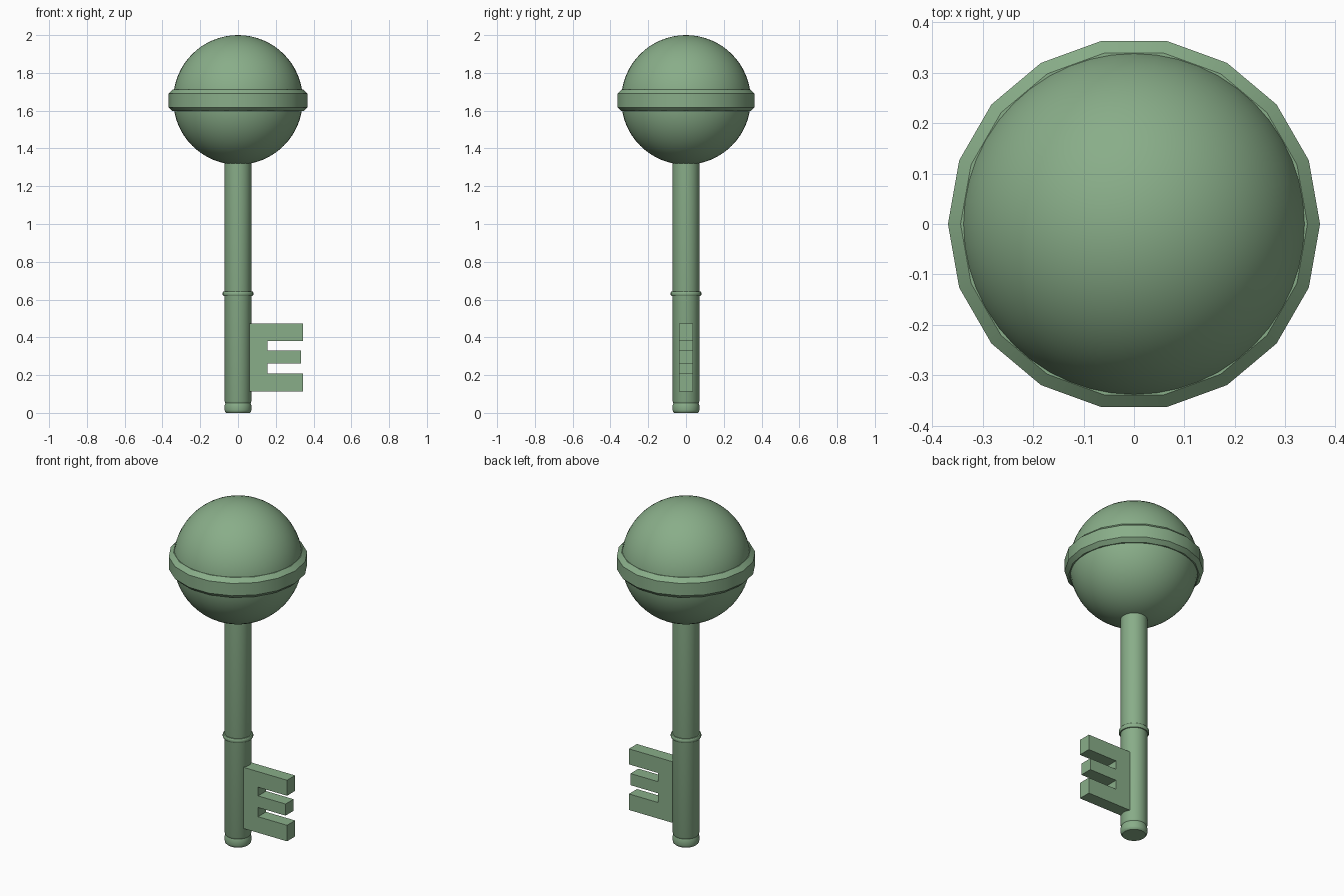
import bpy, bmesh, math

if "Cube" in bpy.data.objects:
    bpy.data.objects.remove(bpy.data.objects["Cube"])

green = bpy.data.materials.new("green_paint")
green.diffuse_color = (0.25, 0.42, 0.25, 1)
green.use_nodes = True
green.node_tree.nodes["Principled BSDF"].inputs["Base Color"].default_value = green.diffuse_color


def finish(name, bm, smooth=True, angle=35):
    bmesh.ops.recalc_face_normals(bm, faces=bm.faces)
    mesh = bpy.data.meshes.new(name)
    bm.to_mesh(mesh)
    bm.free()
    obj = bpy.data.objects.new(name, mesh)
    bpy.context.collection.objects.link(obj)
    mesh.materials.append(green)
    if smooth:
        bpy.ops.object.select_all(action='DESELECT')
        obj.select_set(True)
        bpy.context.view_layer.objects.active = obj
        bpy.ops.object.shade_smooth_by_angle(angle=math.radians(angle))
    return obj


def lathe(name, profile, sides, closed=False, angle=35):
    """Revolve (radius, z) points around z; closed profiles make a ring."""
    bm = bmesh.new()
    rings = [[bm.verts.new((r * math.cos(2 * math.pi * i / sides),
                            r * math.sin(2 * math.pi * i / sides), z))
              for i in range(sides)] for r, z in profile]
    pairs = list(zip(rings, rings[1:]))
    if closed:
        pairs.append((rings[-1], rings[0]))
    else:
        bm.faces.new(rings[0])
        bm.faces.new(rings[-1])
    for a, b in pairs:
        for i in range(sides):
            j = (i + 1) % sides
            bm.faces.new((a[i], a[j], b[j], b[i]))
    return finish(name, bm, True, angle)


# Ball-shaped handle
bm = bmesh.new()
bmesh.ops.create_uvsphere(bm, u_segments=48, v_segments=32, radius=0.343)
bmesh.ops.translate(bm, verts=bm.verts, vec=(0, 0, 1.657))
finish("ball_handle", bm)

# Chamfered 18-sided band around the ball
lathe("ball_band", [(0.325, 1.597), (0.347, 1.597), (0.369, 1.618),
                    (0.369, 1.69), (0.344, 1.713), (0.325, 1.713)],
      18, closed=True, angle=25)

# Shaft with a shallow groove and rounded tip at the bottom
lathe("shaft", [(0.062, 0), (0.069, 0.007), (0.071, 0.015), (0.071, 0.04),
                (0.067, 0.052), (0.071, 0.062), (0.071, 1.36)], 32)

# Thin collar on the shaft
lathe("shaft_collar", [(0.066, 0.619), (0.077, 0.619), (0.081, 0.625),
                       (0.081, 0.637), (0.077, 0.643), (0.066, 0.643)],
      32, closed=True)

# E-shaped bit with three teeth, extruded front to back
outline = [(0.05, 0.114), (0.344, 0.114), (0.344, 0.208), (0.156, 0.208),
           (0.156, 0.262), (0.334, 0.262), (0.334, 0.33), (0.156, 0.33),
           (0.156, 0.381), (0.344, 0.381), (0.344, 0.472), (0.05, 0.472)]
bm = bmesh.new()
face = bm.faces.new([bm.verts.new((x, -0.037, z)) for x, z in outline])
side = bmesh.ops.extrude_face_region(bm, geom=[face])["geom"]
bmesh.ops.translate(bm, vec=(0, 0.074, 0),
                    verts=[v for v in side if isinstance(v, bmesh.types.BMVert)])
finish("key_bit", bm, smooth=False)
